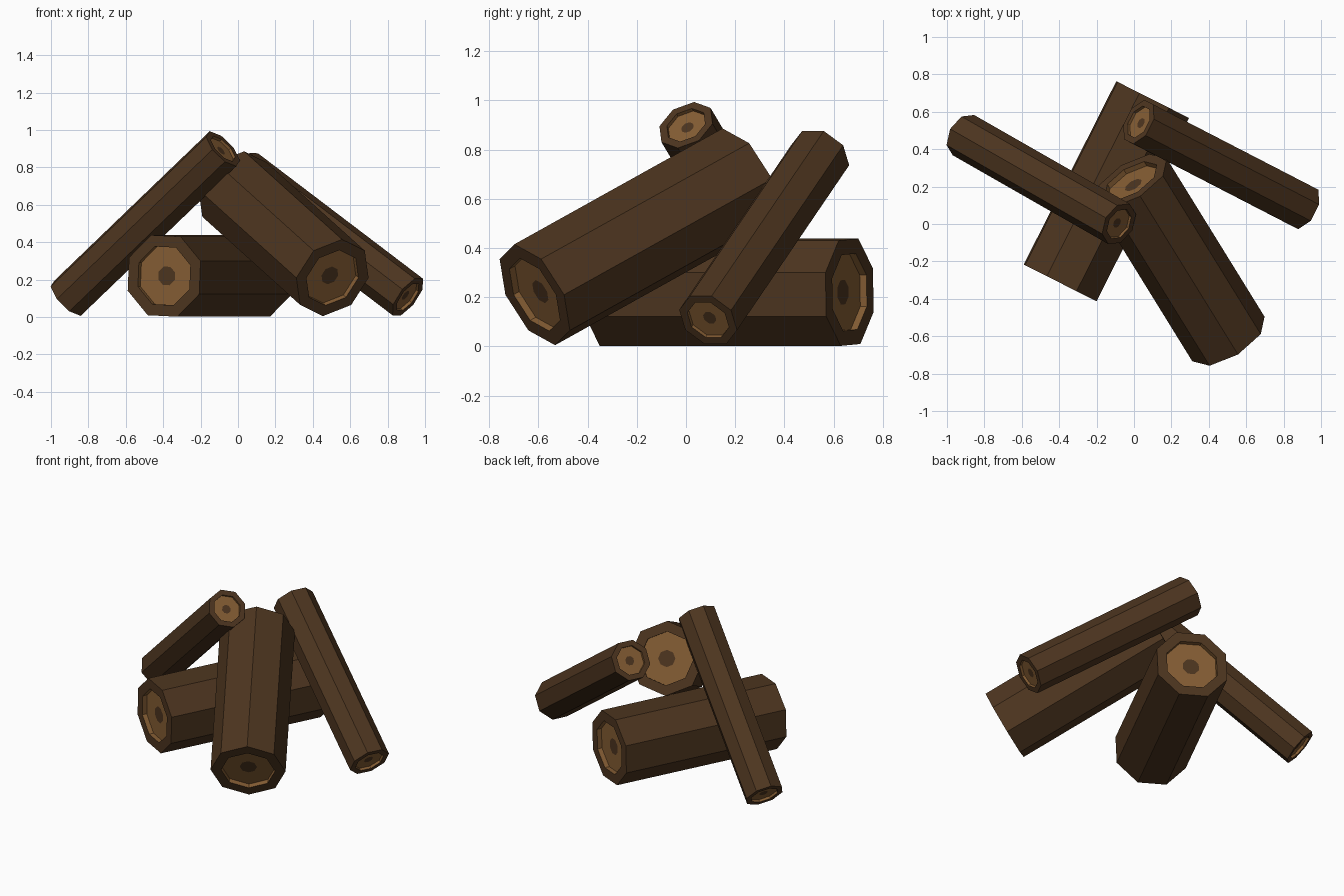
import bpy
import bmesh
from math import sin, cos, radians, tau
from mathutils import Vector

if "Cube" in bpy.data.objects:
    bpy.data.objects.remove(bpy.data.objects["Cube"])

SIDES = 8


def material(name, rgb):
    m = bpy.data.materials.new(name)
    m.diffuse_color = (*rgb, 1)
    m.use_nodes = True
    m.node_tree.nodes["Principled BSDF"].inputs["Base Color"].default_value = m.diffuse_color
    return m


bark = material("bark", (0.075, 0.036, 0.014))
wood = material("cut_wood", (0.235, 0.11, 0.034))


def log(name, start, end, radius, roll):
    """Octagonal log between two points, with a recessed wood face and dark core at each end."""
    start, end = Vector(start), Vector(end)
    axis = (end - start).normalized()
    length = (end - start).length
    side = axis.cross(Vector((0, 0, 1))).normalized()
    up = side.cross(axis)
    depth = 0.13 * radius

    # Profile: (distance along the log, radius), from one core to the other
    half = [(depth, 0.23), (depth, 0.72), (0, 0.72), (0, 1)]
    profile = half + [(length - t, r) for t, r in reversed(half)]
    segment_mats = [1, 1, 0, 0, 0, 1, 1]

    bm = bmesh.new()
    rings = []
    for t, r in profile:
        ring = []
        for i in range(SIDES):
            a = radians(roll) + tau * i / SIDES
            offset = (side * cos(a) + up * sin(a)) * r * radius
            ring.append(bm.verts.new(start + axis * t + offset))
        rings.append(ring)
    for (a, b), mat in zip(zip(rings, rings[1:]), segment_mats):
        for i in range(SIDES):
            j = (i + 1) % SIDES
            bm.faces.new((a[i], a[j], b[j], b[i])).material_index = mat

    # Dark cores
    bm.faces.new(rings[0])
    bm.faces.new(rings[-1])
    bmesh.ops.recalc_face_normals(bm, faces=bm.faces)

    mesh = bpy.data.meshes.new(name)
    bm.to_mesh(mesh)
    bm.free()
    mesh.materials.append(bark)
    mesh.materials.append(wood)
    obj = bpy.data.objects.new(name, mesh)
    bpy.context.collection.objects.link(obj)


# Thick logs: one lying flat, one leaning on it
log("lying_log", (-0.395, -0.315, 0.22), (0.10, 0.665, 0.22), 0.232, 20)
log("leaning_log", (0.505, -0.615, 0.21), (-0.018, 0.231, 0.681), 0.227, 0)

# Thin logs leaning from the left and right
log("left_thin_log", (-0.912, 0.475, 0.10), (-0.08, 0.0, 0.90), 0.122, -3)
log("right_thin_log", (0.908, 0.09, 0.107), (0.025, 0.546, 0.778), 0.128, 22)
